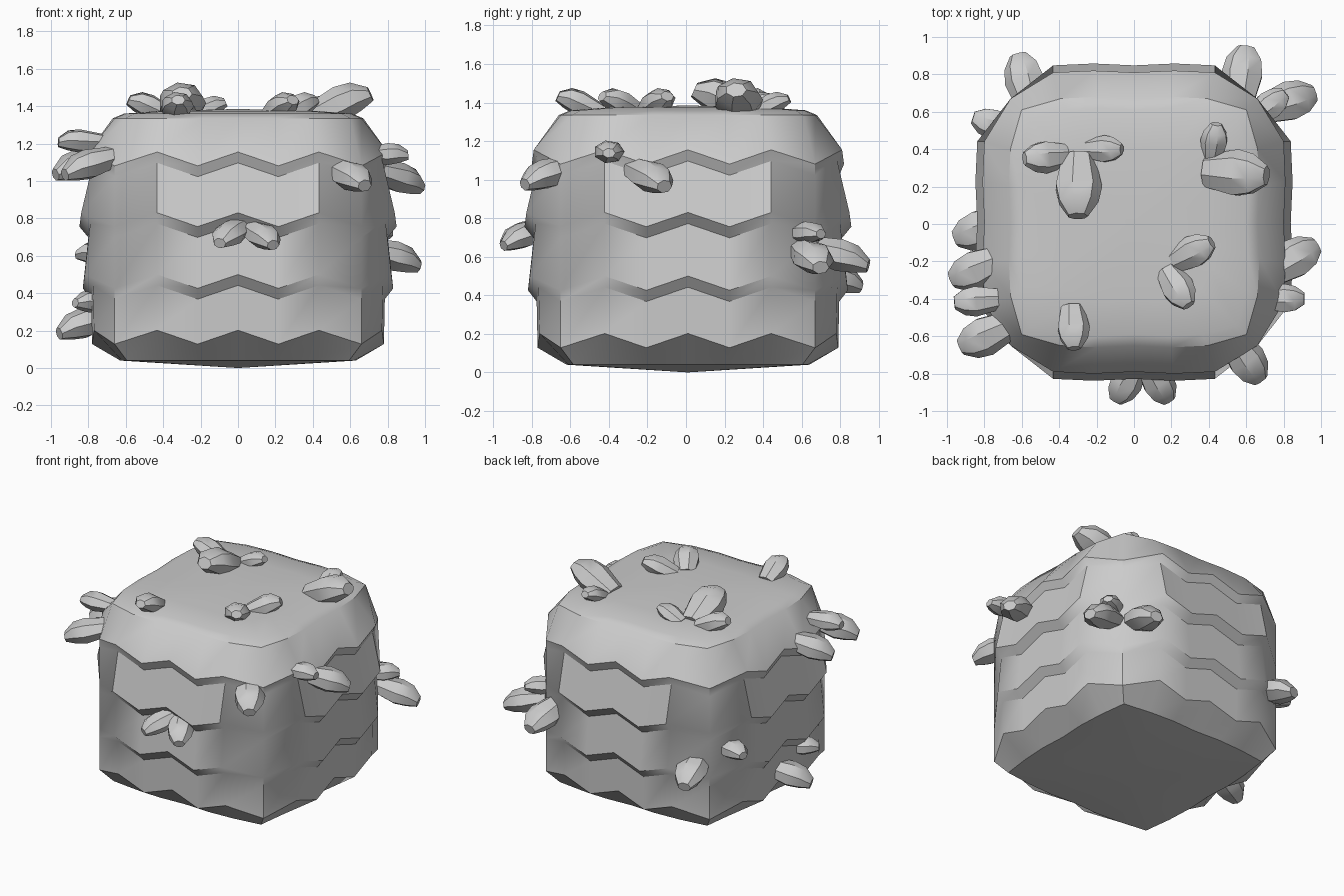
import bpy, bmesh, math
from mathutils import Vector

if "Cube" in bpy.data.objects:
    bpy.data.objects.remove(bpy.data.objects["Cube"])


def finish(bm, name):
    bmesh.ops.recalc_face_normals(bm, faces=bm.faces)
    me = bpy.data.meshes.new(name)
    bm.to_mesh(me)
    bm.free()
    ob = bpy.data.objects.new(name, me)
    bpy.context.collection.objects.link(ob)
    bpy.ops.object.select_all(action='DESELECT')
    ob.select_set(True)
    bpy.context.view_layer.objects.active = ob
    bpy.ops.object.shade_smooth_by_angle(angle=math.radians(35))


def bridge(bm, a, b):
    n = len(a)
    for i in range(n):
        bm.faces.new((a[i], a[(i + 1) % n], b[(i + 1) % n], b[i]))


# rounded-square ring of 24 points, alternately high and low
def body_ring(bm, half, z, zig=0.037, spread=1.0):
    ring = []
    for k in range(4):
        for i in range(-2, 4):
            x = 0.66 * spread if i == 3 else 0.216 * i * spread
            y = -0.66 * spread if i == 3 else -half - (0.01 if i % 2 else 0)
            for _ in range(k):
                x, y = -y, x
            ring.append(bm.verts.new((x, y + 0.01, z + (-zig if i % 2 else zig))))
    return ring


# body: chamfered base, three overhanging zigzag ledges, rounded top
bm = bmesh.new()
rings = [body_ring(bm, 0.62, 0.04, 0, 0.9), body_ring(bm, 0.77, 0.165)]
for below, z, rim in ((0.775, 0.405, 0.82), (0.79, 0.735, 0.838), (0.775, 1.06, 0.80)):
    rings += [body_ring(bm, below, z), body_ring(bm, rim, z + 0.058)]
for half, z, spread in ((0.66, 1.335, 0.91), (0.60, 1.36, 0.84), (0.40, 1.375, 0.55)):
    rings.append(body_ring(bm, half, z, 0, spread))
for a, b in zip(rings, rings[1:]):
    bridge(bm, a, b)
for ring, z in ((rings[0], 0.0), (rings[-1], 1.385)):
    c = bm.verts.new((0, 0.01, z))
    for i in range(24):
        bm.faces.new((ring[i], ring[(i + 1) % 24], c))
finish(bm, "tiered_body")


# faceted, slightly flattened shard given by its tip, heading, radius and slope
def shard(name, tip, heading, r, length, rise):
    h = math.radians(heading)
    axis = Vector((math.cos(h) * length, math.sin(h) * length, rise))
    base = Vector(tip) - axis
    q = axis.to_track_quat('Z', 'Y')
    bm = bmesh.new()
    prev = None
    for t, s, lift in ((-0.15, 0.7, 0), (0.45, 1, 0), (0.75, 0.85, 0), (1, 0.42, -0.15)):
        ring = []
        for i in range(7):
            a = math.tau * i / 7
            off = Vector((s * r * math.cos(a), r * (0.75 * s * math.sin(a) + lift), 0))
            ring.append(bm.verts.new(base + axis * t + q @ off))
        if prev:
            bridge(bm, prev, ring)
        else:
            bm.faces.new(ring)
        prev = ring
    bm.faces.new(prev)
    finish(bm, name)


# shards on top: tip x, tip y, heading, radius; they lean upwards
top = [
    (-0.58, 0.35, 185, 0.09), (-0.30, 0.05, 270, 0.13), (-0.07, 0.40, 0, 0.075),
    (0.44, 0.53, 83, 0.075), (0.70, 0.26, 356, 0.13), (0.41, -0.10, 28, 0.09),
    (0.29, -0.43, 303, 0.09), (-0.32, -0.66, 273, 0.09),
]
for i, (x, y, head, r) in enumerate(top, 1):
    shard(f"top_shard_{i}", (x, y, 1.36 + 0.95 * r), head, r, 2.1 * r, 0.95 * r)

# shards on the sides: tip x, y, z, heading, radius; the big ones droop
front = [(-0.10, -0.95, 0.68, 241, 0.09), (0.19, -0.95, 0.67, 301, 0.09),
         (0.68, -0.84, 0.99, 305, 0.105)]
right = [(0.98, -0.11, 0.98, 32, 0.11), (0.91, -0.40, 1.15, 0, 0.08),
         (0.60, 0.95, 0.57, 83, 0.115), (0.97, 0.70, 0.56, 18, 0.11),
         (0.81, 0.70, 0.73, 39, 0.08)]
left = [(-0.93, -0.66, 1.05, 205, 0.11), (-0.96, -0.42, 1.22, 185, 0.085),
        (-0.98, -0.30, 1.05, 203, 0.11), (-0.96, -0.08, 0.20, 201, 0.11),
        (-0.87, -0.29, 0.36, 213, 0.08), (-0.86, 0.57, 0.62, 162, 0.085),
        (-0.62, 0.91, 0.46, 105, 0.11)]
for side, items in (("front", front), ("right", right), ("left", left)):
    for i, (x, y, z, head, r) in enumerate(items, 1):
        droop = -0.07 if r >= 0.09 else 0.01
        shard(f"{side}_shard_{i}", (x, y, z), head, r, 2.4 * r, droop)
